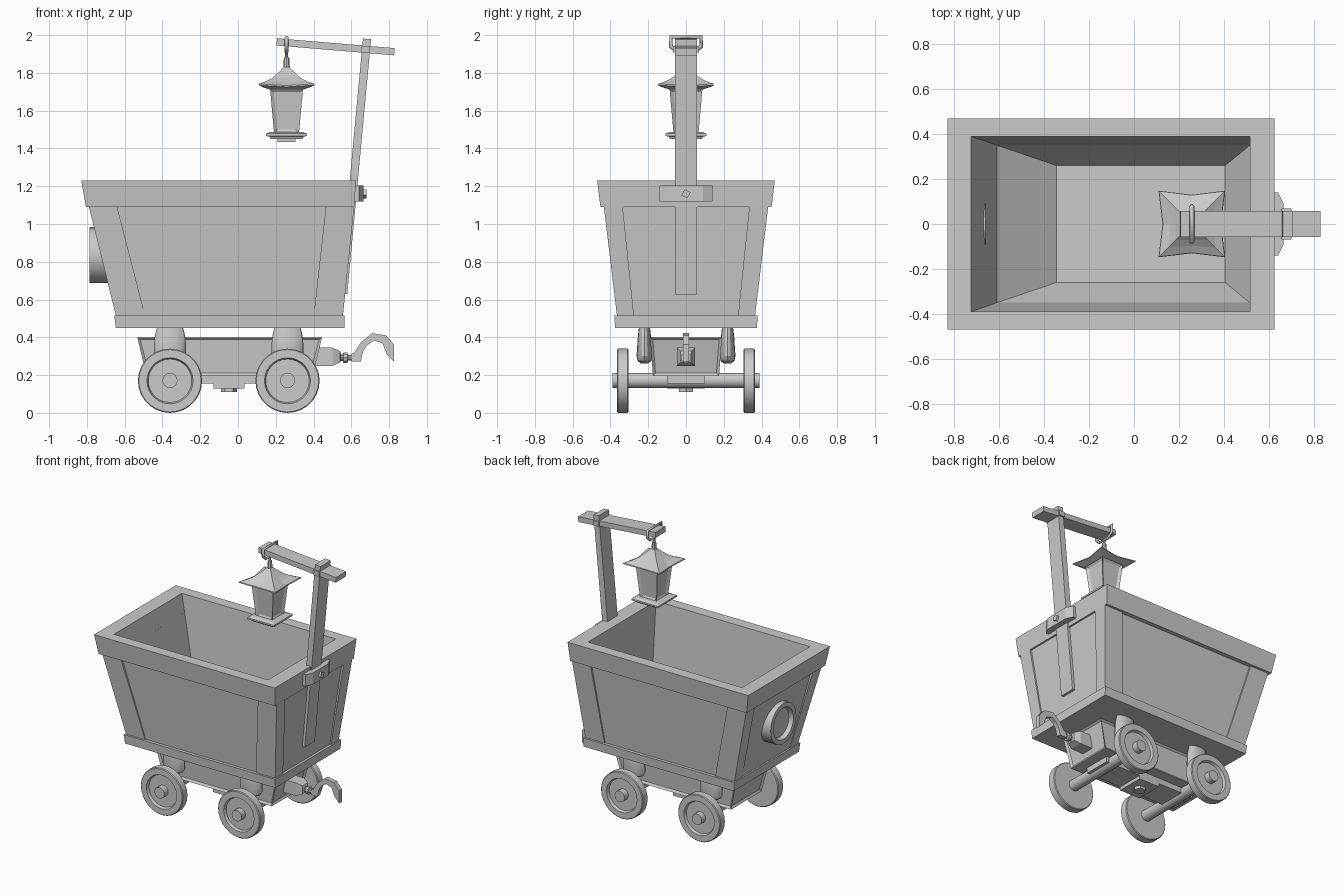
import bpy, bmesh, math
from mathutils import Vector

if "Cube" in bpy.data.objects:
    bpy.data.objects.remove(bpy.data.objects["Cube"])


def loft(name, rings, closed=False, inset=None, smooth=False):
    """Skin a list of point rings; closed joins last ring to first, otherwise ends are capped."""
    bm = bmesh.new()
    rows = [[bm.verts.new(p) for p in r] for r in rings]
    sides, n = [], len(rows[0])
    for i in range(len(rows) if closed else len(rows) - 1):
        a, b = rows[i], rows[(i + 1) % len(rows)]
        for k in range(n):
            sides.append(bm.faces.new((a[k], a[(k + 1) % n], b[(k + 1) % n], b[k])))
    if not closed:
        bm.faces.new(rows[0])
        bm.faces.new(rows[-1])
    bmesh.ops.recalc_face_normals(bm, faces=bm.faces)
    if inset:
        bmesh.ops.inset_individual(bm, faces=sides, thickness=inset[0], depth=0)
        for f in sides:
            bmesh.ops.translate(bm, verts=f.verts, vec=f.normal * -inset[1])
    me = bpy.data.meshes.new(name)
    bm.to_mesh(me)
    bm.free()
    ob = bpy.data.objects.new(name, me)
    bpy.context.collection.objects.link(ob)
    if smooth:
        bpy.context.view_layer.objects.active = ob
        bpy.ops.object.select_all(action='DESELECT')
        ob.select_set(True)
        bpy.ops.object.shade_smooth_by_angle(angle=math.radians(30))
    return ob


def rect(x0, x1, hy, z):
    return [(x0, -hy, z), (x1, -hy, z), (x1, hy, z), (x0, hy, z)]


def square(cx, h, z):
    return rect(cx - h, cx + h, h, z)


def box(name, x0, x1, hy, z0, z1):
    return loft(name, [rect(x0, x1, hy, z0), rect(x0, x1, hy, z1)])


def lathe(name, profile, centre, axis, n=24, smooth=False, phase=0.0):
    """Rings of (distance along axis, radius) around axis 'X', 'Y' or 'Z'."""
    rings = []
    for d, r in profile:
        ring = []
        for k in range(n):
            a = 2 * math.pi * k / n + phase
            c, s = r * math.cos(a), r * math.sin(a)
            p = {'X': (d, c, s), 'Y': (c, d, s), 'Z': (c, s, d)}[axis]
            ring.append(Vector(centre) + Vector(p))
        rings.append(ring)
    return loft(name, rings, smooth=smooth)


def bar(name, p0, p1, hy, t):
    """Rectangular beam between two points of the xz plane."""
    a, b = Vector((p0[0], 0, p0[1])), Vector((p1[0], 0, p1[1]))
    d = (b - a).normalized()
    u, w = Vector((-d.z, 0, d.x)) * t / 2, Vector((0, hy, 0))
    return loft(name, [[p + u + w, p - u + w, p - u - w, p + u - w] for p in (a, b)])


def extrude_xz(name, pts, hy):
    return loft(name, [[(x, y, z) for x, z in pts] for y in (-hy, hy)])


# tub: thin shell with a sloping hopper floor
loft("tub_shell", [rect(-.633, .543, .353, .47), rect(-.778, .603, .423, 1.1),
                   rect(-.695, .515, .380, 1.1), rect(-.61, .515, .35, .72),
                   rect(-.345, .405, .26, .53)])
loft("tub_rim", [rect(-.805, .615, .453, 1.09), rect(-.83, .625, .47, 1.23),
                 rect(-.725, .515, .39, 1.23), rect(-.693, .515, .379, 1.09)], closed=True)
loft("tub_base_band", [rect(-.647, .563, .375, .45), rect(-.655, .565, .38, .515)])

# angled corner plates, standing proud of the tub panels
for ex, tag in ((-1, "rear"), (1, "front")):
    for sy in (-1, 1):
        rings = []
        for z, xc, yc, wx, wy in ((.51, -.645 if ex < 0 else .555, .365, .155, .09),
                                  (1.1, -.792 if ex < 0 else .616, .436, .15, .10)):
            t = .02
            pts = [(0, 0), (wx, 0), (wx, t), (t, t), (t, wy), (0, wy)]
            rings.append([(xc - ex * px, sy * (yc - py), z) for px, py in pts])
        loft(f"corner_plate_{tag}_{'left' if sy > 0 else 'right'}", rings)

# round lamp on the rear end
lathe("end_lamp", [(-.66, .148), (-.785, .148), (-.785, .115), (-.755, .105)],
      (0, 0, .835), 'X', 24, True)

# chassis
loft("chassis", [rect(-.485, .395, .175, .195), rect(-.533, .445, .19, .40)], inset=(.02, .012))
box("chassis_spine", -.42, .32, .10, .155, .2)
box("under_plate", -.13, .035, .10, .13, .16)
lathe("under_bolt", [(.11, .042), (.135, .042)], (-.048, 0, 0), 'Z', 6)

# wheels, axles and tub supports
for wx, end in ((-.36, "rear"), (.262, "front")):
    lathe(f"axle_{end}", [(-.39, .04), (.39, .04)], (wx, 0, .172), 'Y', 16, True)
    for s, side in ((-1, "right"), (1, "left")):
        prof = [(.305, .165), (.31, .17), (.36, .17), (.365, .165), (.365, .122), (.345, .115)]
        lathe(f"wheel_{end}_{side}", [(s * d, r) for d, r in prof], (wx, 0, .17), 'Y', 28, True)
        rings = []
        for z, rx, ry in ((.46, .066, .028), (.43, .075, .032), (.39, .083, .036),
                          (.30, .085, .042), (.275, .07, .036), (.262, .045, .02)):
            rings.append([(wx + rx * math.cos(a), s * .22 + ry * math.sin(a), z)
                          for a in [2 * math.pi * k / 16 for k in range(16)]])
        loft(f"tub_support_{end}_{side}", rings, smooth=True)

# towing hook
loft("hook_socket", [[(x, y * h, .297 + z * h) for y, z in ((-1, -1), (1, -1), (1, 1), (-1, 1))]
                     for x, h in ((.40, .048), (.50, .048), (.54, .03), (.545, .018))])
lathe("hook_neck", [(.535, .018), (.555, .018), (.558, .028), (.58, .028), (.583, .016), (.62, .016)],
      (0, 0, .292), 'X', 10)
extrude_xz("tow_hook", [(.60, .273), (.65, .273), (.662, .325), (.683, .357), (.72, .384),
                        (.765, .368), (.788, .31), (.826, .27), (.826, .362), (.784, .41),
                        (.71, .422), (.651, .374), (.615, .318), (.60, .312)], .016)

# lantern post with its bracket and beam
bar("lantern_post", (.557, .63), (.683, 1.98), .058, .043)
loft("post_bracket", [[(.60, -.14, z), (.64, -.14, z), (.665, -.09, z), (.665, .09, z),
                       (.64, .14, z), (.60, .14, z)] for z in (1.12, 1.205)])
lathe("bracket_bolt", [(.65, .025), (.68, .025)], (0, 0, 1.16), 'X', 4, phase=.3)
bar("lantern_beam", (.205, 1.964), (.828, 1.912), .058, .038)
box("beam_peg", .655, .70, .07, 1.908, 1.942)

# hanging ring around the beam
cu = bpy.data.curves.new("hanging_ring", 'CURVE')
cu.dimensions = '3D'
cu.bevel_depth, cu.bevel_resolution = .011, 0
sp = cu.splines.new('POLY')
ring_pts = [(-.08, 1.989), (.08, 1.989), (.08, 1.94), (.045, 1.91), (-.045, 1.91), (-.08, 1.94)]
sp.points.add(len(ring_pts) - 1)
for p, (y, z) in zip(sp.points, ring_pts):
    p.co = (.257, y, z, 1)
sp.use_cyclic_u = True
bpy.context.collection.objects.link(bpy.data.objects.new("hanging_ring", cu))

# lantern
L = .257
lathe("lantern_stem", [(1.82, .018), (1.88, .014), (1.885, .008), (1.915, .008)], (L, 0, 0), 'Z', 8)
roof = []
for z, h, bow in ((1.712, .09, 0), (1.735, .148, .018), (1.742, .146, .018), (1.757, .105, .008),
                  (1.775, .072, 0), (1.81, .034, 0), (1.832, .014, 0)):
    m = h - bow
    roof.append([(L + x, y, z - (bow * .5)) if 0 in (x, y) else (L + x, y, z) for x, y in
                 ((-h, -h), (0, -m), (h, -h), (m, 0), (h, h), (0, m), (-h, h), (-m, 0))])
loft("lantern_roof", roof)
loft("lantern_body", [square(L, .066, 1.48), square(L, .087, 1.715)], inset=(.026, .012))
loft("lantern_base", [square(L, .085, 1.45), square(L, .09, 1.462), square(L, .108, 1.466),
                      square(L, .108, 1.478), square(L, .085, 1.488)])
box("lantern_foot", L - .047, L + .047, .047, 1.435, 1.455)
